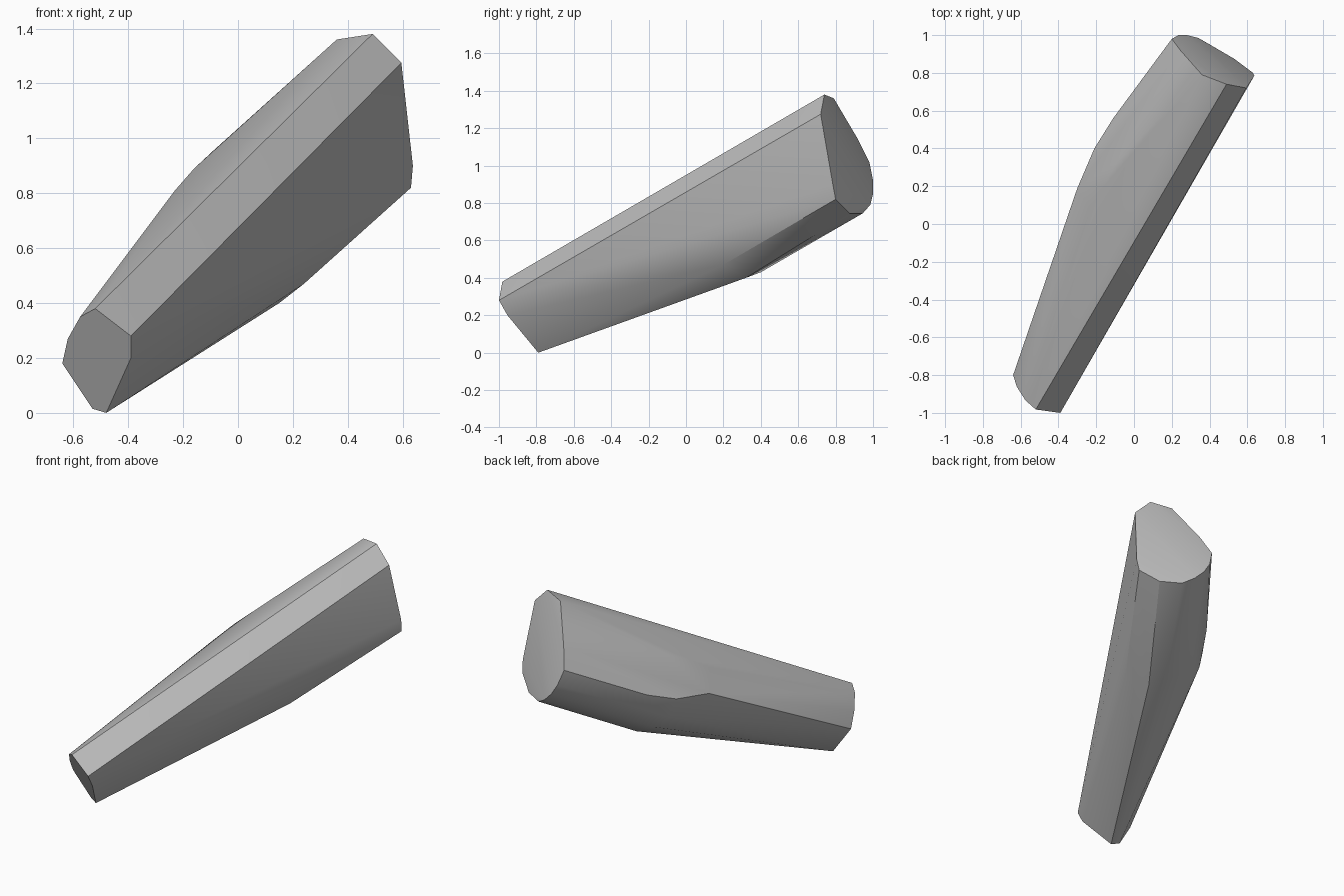
import bpy
import bmesh
import math

cube = bpy.data.objects.get("Cube")
if cube:
    bpy.data.objects.remove(cube, do_unlink=True)


def flat_material(name, value):
    """Plain grey material, the same in viewport and render."""
    mat = bpy.data.materials.new(name)
    mat.use_nodes = True
    colour = (value, value, value, 1.0)
    mat.diffuse_color = colour
    shader = mat.node_tree.nodes["Principled BSDF"]
    shader.inputs["Base Color"].default_value = colour
    shader.inputs["Roughness"].default_value = 0.8
    return mat


def near_end_point(x, z):
    """Place an outline point on the slanted plane of the narrow end."""
    return (x, -1 - 0.574 * (x + 0.39) - 0.566 * (z - 0.28), z)


# Narrow end: flat slanted cap, given by its x, z outline
narrow_outline = [
    (-.39, .28), (-.52, .38), (-.575, .35), (-.62, .27),
    (-.64, .18), (-.53, .015), (-.48, 0), (-.39, .2),
]
narrow_end = [near_end_point(x, z) for x, z in narrow_outline]

# Swollen middle: rounded left, back and underside only
bulge = [
    (-.23, .08, .81), (-.16, .2, .89), (-.09, .33, .955),
    (-.3, .19, .7), (-.21, .4, .72), (-.11, .56, .78),
    (-.17, .42, .6), (-.08, .45, .52), (.08, .4, .43),
    (.15, .32, .4), (.24, .2, .47),
]

# Wide end: slightly domed cap with a straight front edge
wide_end = [
    (.595, .72, 1.275), (.49, .74, 1.38), (.36, .79, 1.36),
    (.245, .92, 1.14), (.2, .98, 1.02), (.235, 1, .92),
    (.28, 1, .85), (.34, .985, .79), (.41, .945, .745),
    (.53, .875, .745), (.63, .8, .82), (.637, .785, .9),
]

# Stretch one convex skin over the three sections
bm = bmesh.new()
for point in narrow_end + bulge + wide_end:
    bm.verts.new(point)
hull = bmesh.ops.convex_hull(bm, input=bm.verts)
loose = {g for g in hull["geom_interior"] + hull["geom_unused"]
         if isinstance(g, bmesh.types.BMVert)}
bmesh.ops.delete(bm, geom=list(loose), context="VERTS")
bmesh.ops.dissolve_limit(bm, angle_limit=math.radians(1.5),
                         verts=bm.verts, edges=bm.edges)
bmesh.ops.recalc_face_normals(bm, faces=bm.faces)

mesh = bpy.data.meshes.new("tapered_limb")
bm.to_mesh(mesh)
bm.free()
mesh.materials.append(flat_material("plain grey", 0.5))
limb = bpy.data.objects.new("tapered_limb", mesh)
bpy.context.collection.objects.link(limb)

# Soft sides with crisp end rims and front edges
bpy.context.view_layer.objects.active = limb
limb.select_set(True)
bpy.ops.object.shade_smooth_by_angle(angle=math.radians(30))
